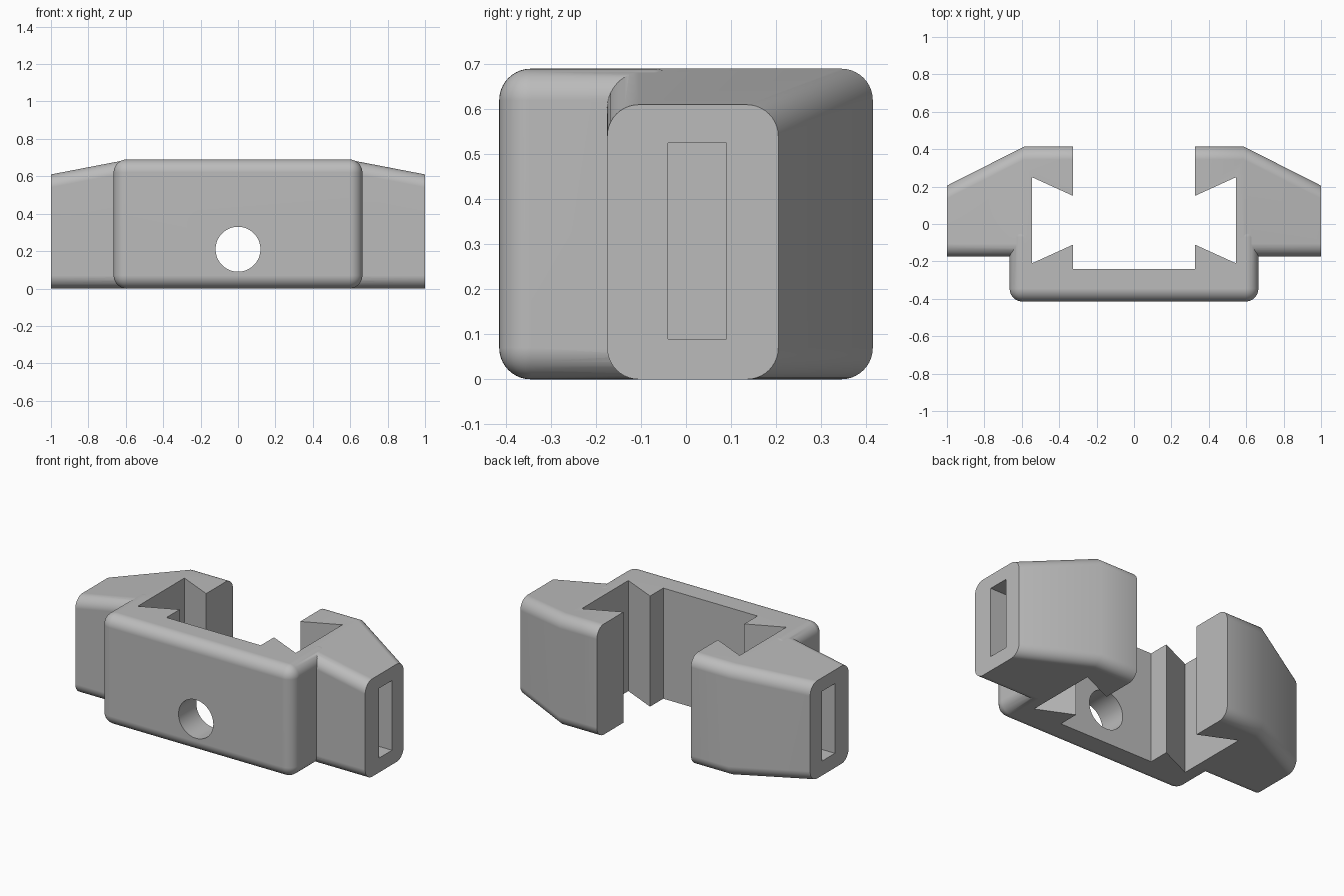
import bpy, bmesh, math
from mathutils import Matrix

if "Cube" in bpy.data.objects:
    bpy.data.objects.remove(bpy.data.objects["Cube"], do_unlink=True)

RADIUS, STEPS, HEIGHT = 0.07, 10, 0.69

grey = bpy.data.materials.new("plain_grey")
grey.use_nodes = True
grey.diffuse_color = (0.5, 0.5, 0.5, 1)
grey.node_tree.nodes["Principled BSDF"].inputs["Base Color"].default_value = (0.5, 0.5, 0.5, 1)


def add_object(name, bm):
    bmesh.ops.recalc_face_normals(bm, faces=bm.faces)
    mesh = bpy.data.meshes.new(name)
    bm.to_mesh(mesh)
    bm.free()
    mesh.materials.append(grey)
    obj = bpy.data.objects.new(name, mesh)
    bpy.context.collection.objects.link(obj)
    return obj


def box(name, low, high, bevel=0):
    bm = bmesh.new()
    size = [b - a for a, b in zip(low, high)]
    middle = [(a + b) / 2 for a, b in zip(low, high)]
    bmesh.ops.create_cube(bm, size=1, matrix=Matrix.Translation(middle) @ Matrix.Diagonal((*size, 1)))
    if bevel:
        bmesh.ops.bevel(bm, geom=bm.edges[:], offset=bevel, segments=STEPS, profile=0.5, affect='EDGES')
    return add_object(name, bm)


def rounded_section(x, y0, y1, z1):
    # Rounded rectangle standing across the x axis
    corners = [(y1, z1), (y0, z1), (y0, 0), (y1, 0)]
    points = []
    for i, (y, z) in enumerate(corners):
        cy = y - RADIUS if y == y1 else y + RADIUS
        cz = z - RADIUS if z == z1 else z + RADIUS
        for k in range(STEPS + 1):
            a = (i + k / STEPS) * math.pi / 2
            points.append((x, cy + RADIUS * math.cos(a), cz + RADIUS * math.sin(a)))
    return points


def loft(name, sections):
    bm = bmesh.new()
    rings = [[bm.verts.new(p) for p in s] for s in sections]
    n = len(rings[0])
    for a, b in zip(rings, rings[1:]):
        for i in range(n):
            bm.faces.new((a[i], a[(i + 1) % n], b[(i + 1) % n], b[i]))
    bm.faces.new(rings[0])
    bm.faces.new(rings[-1])
    return add_object(name, bm)


def prism(name, outline, z0, z1):
    bm = bmesh.new()
    face = bm.faces.new([bm.verts.new((x, y, z0)) for x, y in outline])
    top = bmesh.ops.extrude_face_region(bm, geom=[face])["geom"]
    bmesh.ops.translate(bm, vec=(0, 0, z1 - z0), verts=[v for v in top if isinstance(v, bmesh.types.BMVert)])
    return add_object(name, bm)


def combine(target, tool, operation):
    mod = target.modifiers.new(tool.name, 'BOOLEAN')
    mod.operation, mod.solver, mod.object = operation, 'EXACT', tool
    bpy.context.view_layer.objects.active = target
    bpy.ops.object.modifier_apply(modifier=mod.name)
    bpy.data.objects.remove(tool, do_unlink=True)


# Tapered main body and rounded front block
END, SHOULDER = 1.0, 0.585
body = loft("clip_body", [
    rounded_section(-END, -0.175, 0.205, 0.61),
    rounded_section(-SHOULDER, -0.175, 0.415, HEIGHT),
    rounded_section(SHOULDER, -0.175, 0.415, HEIGHT),
    rounded_section(END, -0.175, 0.205, 0.61)])
combine(body, box("front_block", (-0.665, -0.415, 0), (0.665, 0, HEIGHT), RADIUS), 'UNION')

# Central channel with pointed retaining teeth, open at the back
half = [(0.325, -0.24), (0.325, -0.11), (0.545, -0.21), (0.545, 0.25), (0.325, 0.15), (0.325, 0.6)]
outline = half + [(-x, y) for x, y in reversed(half)]
combine(body, prism("channel_cutter", outline, -0.2, 1), 'DIFFERENCE')

# Round hole through the front wall
bm = bmesh.new()
bmesh.ops.create_cone(bm, cap_ends=True, segments=64, radius1=0.12, radius2=0.12, depth=0.5,
                      matrix=Matrix.Translation((0, -0.35, 0.21)) @ Matrix.Rotation(math.pi / 2, 4, 'X'))
combine(body, add_object("hole_cutter", bm), 'DIFFERENCE')

# Blind strap slots in both ends
for side in (-1, 1):
    x0, x1 = sorted((side * 0.7, side * 1.1))
    combine(body, box("slot_cutter", (x0, -0.04, 0.09), (x1, 0.09, 0.525)), 'DIFFERENCE')

# Smooth rounded edges, crisp corners
body.select_set(True)
bpy.context.view_layer.objects.active = body
bpy.ops.object.shade_smooth_by_angle(angle=math.radians(30))
normals = body.modifiers.new("even_normals", 'WEIGHTED_NORMAL')
normals.keep_sharp = True
